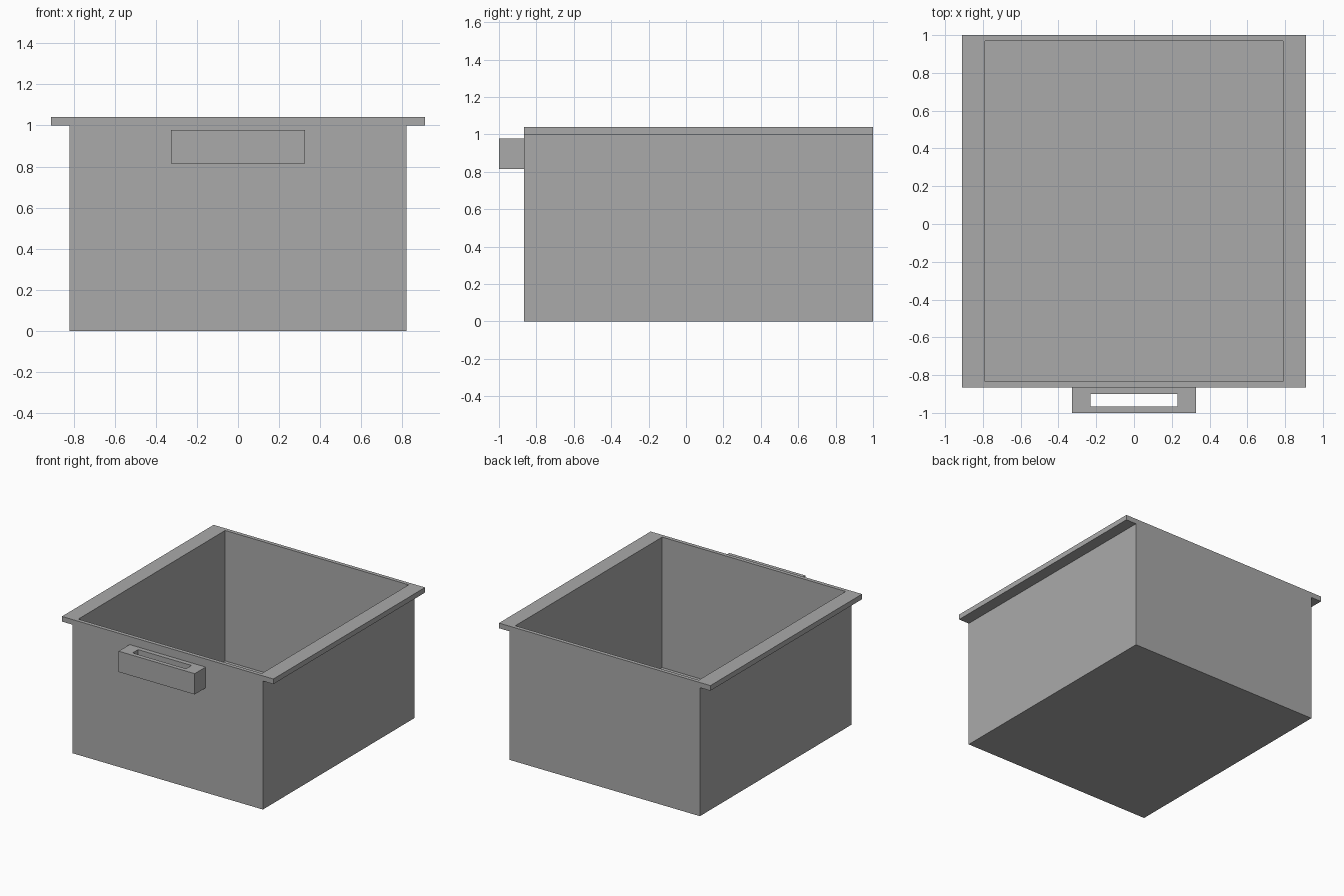
import bpy
import bmesh

# Remove the default cube
cube = bpy.data.objects.get("Cube")
if cube:
    bpy.data.objects.remove(cube, do_unlink=True)

# Single plain grey
GREY = (0.40, 0.40, 0.40, 1.0)
grey = bpy.data.materials.new("plain grey")
grey.use_nodes = True
grey.diffuse_color = GREY
grey.node_tree.nodes["Principled BSDF"].inputs["Base Color"].default_value = GREY


def rect(bm, x, y0, y1, z):
    """Corner vertices of a level rectangle spanning -x to x."""
    return [bm.verts.new(c) for c in ((-x, y0, z), (x, y0, z), (x, y1, z), (-x, y1, z))]


def lofted(name, loops, closed=False, cap_start=False, cap_end=False):
    """Bridge successive rectangles (x, y0, y1, z) into one flat-faced part."""
    bm = bmesh.new()
    rings = [rect(bm, *loop) for loop in loops]
    pairs = list(zip(rings, rings[1:]))
    if closed:
        pairs.append((rings[-1], rings[0]))
    for a, b in pairs:
        for i in range(4):
            j = (i + 1) % 4
            corners = [a[i], a[j], b[j], b[i]]
            # flush edges of the rim need no step face
            if (a[i].co - b[i].co).cross(a[j].co - a[i].co).length > 1e-6:
                bm.faces.new(corners)
    if cap_start:
        bm.faces.new(rings[0][::-1])
    if cap_end:
        bm.faces.new(rings[-1])
    bmesh.ops.remove_doubles(bm, verts=bm.verts, dist=1e-5)
    bmesh.ops.recalc_face_normals(bm, faces=bm.faces)
    mesh = bpy.data.meshes.new(name)
    bm.to_mesh(mesh)
    bm.free()
    mesh.materials.append(grey)
    obj = bpy.data.objects.new(name, mesh)
    bpy.context.collection.objects.link(obj)
    return obj


FRONT, BACK = -0.865, 1.0
WALL, FLOOR, TOP = 0.03, 0.025, 1.04
BODY_X, RIM_X, RIM_Z = 0.82, 0.91, 1.0
inner = (BODY_X - WALL, FRONT + WALL, BACK - WALL)

# Open drawer box with side runners along its top, flush at front and back
lofted("drawer_box", [
    (BODY_X, FRONT, BACK, 0),
    (BODY_X, FRONT, BACK, RIM_Z),
    (RIM_X, FRONT, BACK, RIM_Z),
    (RIM_X, FRONT, BACK, TOP),
    (*inner, TOP),
    (*inner, FLOOR),
], cap_start=True, cap_end=True)

# Pull handle with a slot through it from top to bottom
HANDLE_X, HANDLE_LOW, HANDLE_HIGH = 0.327, 0.815, 0.977
outer = (HANDLE_X, -1.0, FRONT)
slot = (0.23, -0.967, -0.9)
lofted("pull_handle", [
    (*outer, HANDLE_LOW),
    (*outer, HANDLE_HIGH),
    (*slot, HANDLE_HIGH),
    (*slot, HANDLE_LOW),
], closed=True)
